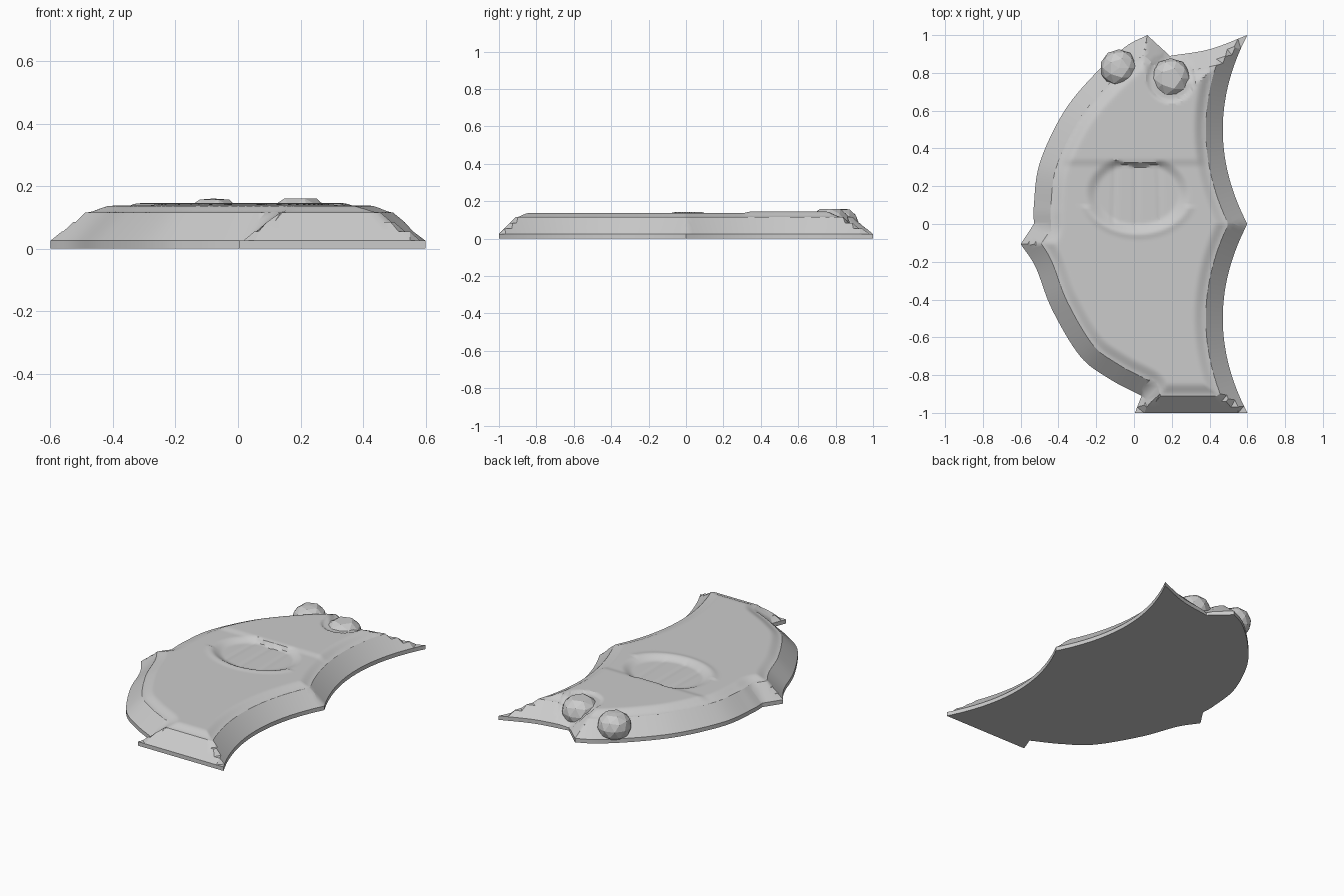
import bpy, bmesh, math
from mathutils import Vector
from mathutils.bvhtree import BVHTree
from mathutils.geometry import delaunay_2d_cdt

if "Cube" in bpy.data.objects:
    bpy.data.objects.remove(bpy.data.objects["Cube"])

grey = bpy.data.materials.new("plain grey")
grey.diffuse_color = (0.6, 0.6, 0.6, 1)
grey.use_nodes = True
grey.node_tree.nodes["Principled BSDF"].inputs["Base Color"].default_value = grey.diffuse_color


def curve(points, n=8):
    """Smooth curve through points, without the final point."""
    p = [Vector(q) for q in points]
    p = [2 * p[0] - p[1]] + p + [2 * p[-1] - p[-2]]
    out = []
    for i in range(1, len(p) - 2):
        a, b, c, d = p[i - 1:i + 3]
        for k in range(n):
            t = k / n
            out.append(0.5 * (2 * b + (c - a) * t + (2 * a - 5 * b + 4 * c - d) * t * t
                              + (3 * b - a - 3 * c + d) * t ** 3))
    return out


def smooth(t):
    t = max(0.0, min(1.0, t))
    return t * t * (3 - 2 * t)


def finish(name, bm):
    me = bpy.data.meshes.new(name)
    bm.to_mesh(me)
    bm.free()
    ob = bpy.data.objects.new(name, me)
    bpy.context.collection.objects.link(ob)
    me.materials.append(grey)
    return ob


# plate outline, counter-clockwise: foot, scalloped back, top fin, rounded belly, side fin
def scallop(mid):
    return [Vector((0.47 + 0.13 * t * t, mid + 0.5 * t))
            for t in [-1 + k / 14 for k in range(28)]]


outline = [Vector((0.005 + 0.595 * k / 12, -1)) for k in range(12)]
outline += scallop(-0.5) + scallop(0.5)
outline += curve([(0.6, 1), (0.40, 0.925), (0.19, 0.89)])
outline += curve([(0.19, 0.89), (0.07, 1)], 4)
outline += curve([(0.07, 1), (-0.05, 0.935), (-0.23, 0.77), (-0.38, 0.58),
                  (-0.5, 0.32), (-0.53, 0.1), (-0.53, 0)])
outline += curve([(-0.53, 0), (-0.6, -0.106)], 4)
outline += curve([(-0.6, -0.106), (-0.52, -0.23), (-0.435, -0.45), (-0.285, -0.7),
                  (-0.13, -0.82), (0.04, -0.91)])
outline += curve([(0.04, -0.91), (0.005, -1)], 3)
N = len(outline)

# vertical fence around the outline, used to measure distance to the rim
fence = [(p.x, p.y, z) for z in (-1, 1) for p in outline]
tree = BVHTree.FromPolygons(fence, [(i, (i + 1) % N, (i + 1) % N + N, i + N) for i in range(N)])


def rim_distance(p):
    return tree.find_nearest((p.x, p.y, 0))[3]


def inside(p):
    odd = False
    for i in range(N):
        a, b = outline[i - 1], outline[i]
        if (a.y > p.y) != (b.y > p.y) and p.x < a.x + (p.y - a.y) * (b.x - a.x) / (b.y - a.y):
            odd = not odd
    return odd


EYES = [(-0.08, 0.825, 0.1), (0.195, 0.77, 0.108)]


def height(p):
    d = rim_distance(p)
    z = 0.025 + min(d, 0.09)
    dome = smooth((d - 0.09) / 0.07)
    z += 0.022 * dome + 0.008 * dome * smooth((p.y - 0.30) / 0.05)
    # mouth hollow with a crisp upper lip and tooth grooves
    e = math.hypot((p.x - 0.02) / 0.28, (p.y - 0.16) / 0.21)
    lip = 0.32 + 1.1 * (p.x - 0.03) ** 2
    hollow = smooth((1 - e) / 0.25) * smooth((lip - p.y) / 0.015)
    z -= 0.02 * hollow
    for x in (-0.1, 0.01, 0.13):
        bend = x + (x - 0.02) * 0.25 * (0.32 - p.y)
        z -= 0.004 * hollow * math.exp(-((p.x - bend) / 0.012) ** 2)
    # soft lower lip
    if p.y < 0.1:
        z += 0.005 * math.exp(-((e - 1.03) / 0.08) ** 2)
    # shallow eye socket
    x, y, r = EYES[1]
    z -= 0.012 * smooth((r + 0.025 - math.hypot(p.x - x, p.y - y)) / 0.02)
    return z


# points: rim, sloping rings, then an inner grid
points = list(outline)
for off in (0.03, 0.06, 0.09):
    for i in range(N):
        a, b = outline[i], outline[(i + 1) % N]
        n = Vector((a.y - b.y, b.x - a.x)).normalized()
        for t in (0.25, 0.75):
            q = a.lerp(b, t) + n * off
            if inside(q) and abs(rim_distance(q) - off) < 0.002:
                points.append(q)
STEP = 0.0125
for i in range(-48, 49):
    for j in range(-80, 81):
        q = Vector((i * STEP, j * STEP))
        if rim_distance(q) > 0.097 and inside(q):
            points.append(q)

verts, _, faces, *_ = delaunay_2d_cdt(points, [], [list(range(N))], 1, 1e-5)
bm = bmesh.new()
bv = []
for p in verts:
    bv.append(bm.verts.new((p.x, p.y, height(p))))
for f in faces:
    bm.faces.new([bv[i] for i in f])
bmesh.ops.delete(bm, geom=[v for v in bm.verts if not v.link_faces], context='VERTS')

# low upright rim and flat underside
border = [e for e in bm.edges if e.is_boundary]
new = bmesh.ops.extrude_edge_only(bm, edges=border)["geom"]
for v in new:
    if isinstance(v, bmesh.types.BMVert):
        v.co.z = 0
bmesh.ops.edgeloop_fill(bm, edges=[e for e in bm.edges if e.is_boundary])
bmesh.ops.recalc_face_normals(bm, faces=bm.faces[:])
body = finish("body_plate", bm)
bpy.context.view_layer.objects.active = body
body.select_set(True)
bpy.ops.object.shade_smooth_by_angle(angle=math.radians(28))

# faceted ball eyes with flattened tops
for name, (x, y, r) in zip(("left_eye", "right_eye"), EYES):
    bm = bmesh.new()
    bmesh.ops.create_icosphere(bm, subdivisions=2, radius=r)
    for v in bm.verts:
        v.co = (v.co.x + x, v.co.y + y, max(0.004, min(0.16, 0.08 + v.co.z * 0.9)))
    finish(name, bm)
